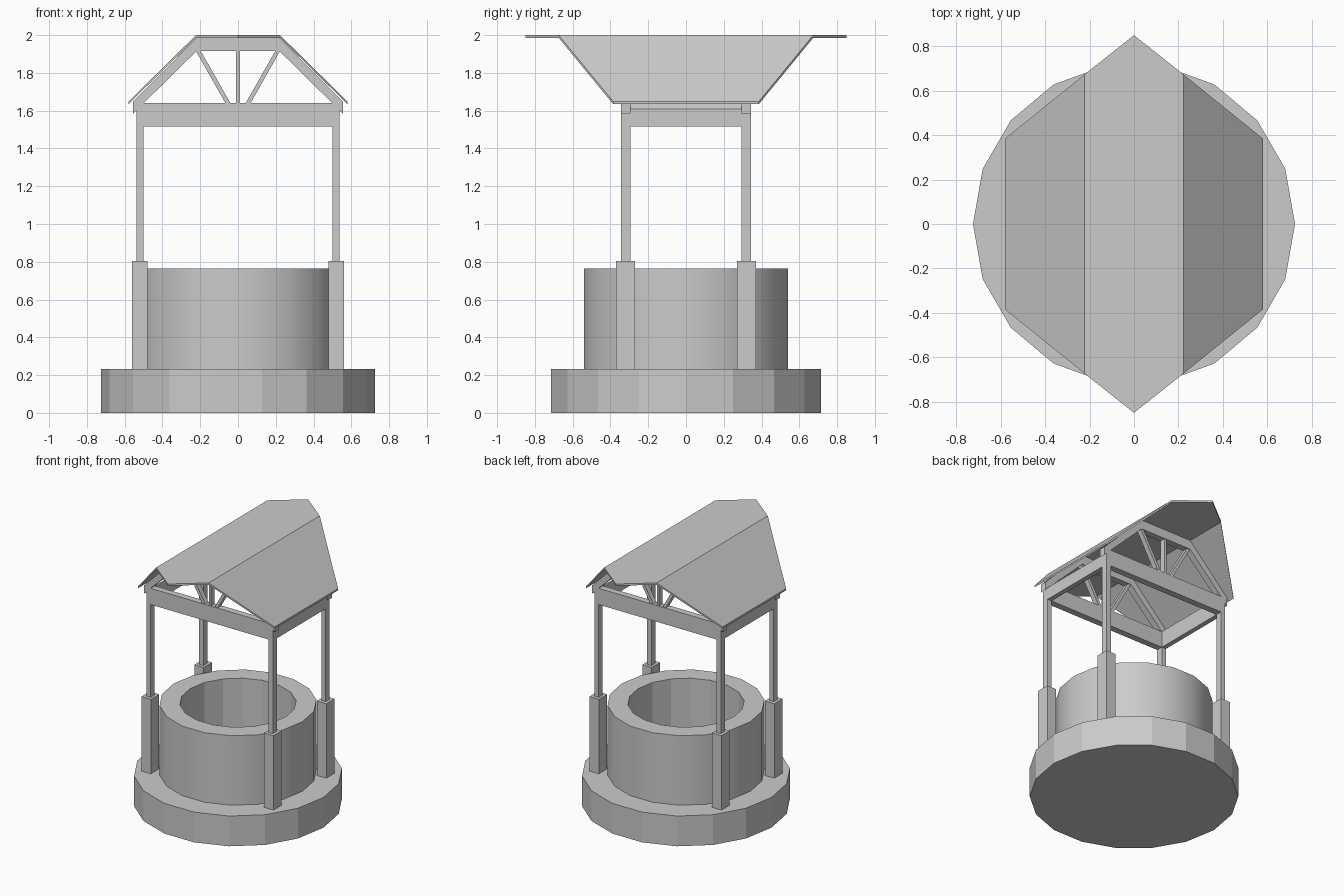
import bpy, bmesh, math

if "Cube" in bpy.data.objects:
    bpy.data.objects.remove(bpy.data.objects["Cube"])


def finish(name, bm):
    bmesh.ops.recalc_face_normals(bm, faces=bm.faces)
    mesh = bpy.data.meshes.new(name)
    bm.to_mesh(mesh)
    bm.free()
    obj = bpy.data.objects.new(name, mesh)
    bpy.context.collection.objects.link(obj)
    return obj


def box(name, x0, x1, y0, y1, z0, z1):
    bm = bmesh.new()
    bmesh.ops.create_cube(bm, size=1)
    for v in bm.verts:
        v.co = ((x0 + x1) / 2 + v.co.x * (x1 - x0),
                (y0 + y1) / 2 + v.co.y * (y1 - y0),
                (z0 + z1) / 2 + v.co.z * (z1 - z0))
    return finish(name, bm)


def prism(name, profile, y0, y1):
    """Extrude an x-z profile along y."""
    bm = bmesh.new()
    face = bm.faces.new([bm.verts.new((x, y0, z)) for x, z in profile])
    new = bmesh.ops.extrude_face_region(bm, geom=[face])["geom"]
    for v in new:
        if isinstance(v, bmesh.types.BMVert):
            v.co.y = y1
    return finish(name, bm)


def mirror(points):
    return [(-x, z) for x, z in points]


SIDES = 18


def ring(bm, r, z):
    return [bm.verts.new((r * math.cos(i * math.tau / SIDES),
                          r * math.sin(i * math.tau / SIDES), z)) for i in range(SIDES)]


# Stone base slab
bm = bmesh.new()
low, high = ring(bm, 0.725, 0), ring(bm, 0.725, 0.232)
bm.faces.new(low)
bm.faces.new(high)
for i in range(SIDES):
    j = (i + 1) % SIDES
    bm.faces.new((low[i], low[j], high[j], high[i]))
finish("base_slab", bm)

# Round well wall, smooth on the outside only
bm = bmesh.new()
rings = [ring(bm, r, z) for r, z in ((0.547, 0.232), (0.547, 0.765), (0.405, 0.765), (0.405, 0.232))]
for k in range(4):
    a, b = rings[k], rings[(k + 1) % 4]
    for i in range(SIDES):
        j = (i + 1) % SIDES
        face = bm.faces.new((a[i], a[j], b[j], b[i]))
        face.smooth = k == 0
for e in bm.edges:
    e.smooth = abs(e.verts[0].co.z - e.verts[1].co.z) > 0.1
finish("well_wall", bm)

# Four posts with thicker feet
for sx in (-1, 1):
    for sy in (-1, 1):
        fx = sorted((sx * 0.48, sx * 0.56))
        fy = sorted((sy * 0.27, sy * 0.37))
        box("post_foot", *fx, *fy, 0.232, 0.803)
        px = sorted((sx * 0.50, sx * 0.537))
        py = sorted((sy * 0.295, sy * 0.345))
        box("post", *px, *py, 0.803, 1.515)

# Side beams, top edge bevelled to follow the roof
side = [(0.50, 1.515), (0.537, 1.515), (0.537, 1.608), (0.50, 1.64)]
prism("side_beam", side, -0.295, 0.295)
prism("side_beam", mirror(side), -0.295, 0.295)

# Front and back trusses
tie = [(-0.537, 1.515), (0.537, 1.515), (0.537, 1.605), (0.50, 1.64), (-0.50, 1.64), (-0.537, 1.605)]
right_leg = [(0.22, 1.985), (0.555, 1.648), (0.555, 1.585), (0.22, 1.915)]
rafter = right_leg + mirror(right_leg)[::-1]
brace = [(0.222, 1.915), (0.197, 1.915), (0.04, 1.64), (0.067, 1.64)]
for sy in (-1, 1):
    ys = sorted((sy * 0.295, sy * 0.345))
    prism("tie_beam", tie, *ys)
    prism("truss_rafter", rafter, *ys)
    ws = sorted((sy * 0.30, sy * 0.34))
    prism("truss_brace", brace, *ws)
    prism("truss_brace", mirror(brace), *ws)
    box("king_post", -0.01, 0.01, *ws, 1.64, 1.915)

# Folded roof sheet: eaves, flat top, pointed gable overhangs
top = [(-0.58, 0.385, 1.648), (-0.222, 0.674, 2.0), (0, 0.85, 2.0),
       (0.222, 0.674, 2.0), (0.58, 0.385, 1.648)]
bm = bmesh.new()
rows = []
for dz in (0, -0.014):
    for s in (-1, 1):
        rows.append([bm.verts.new((x, s * y, z + dz)) for x, y, z in top])
for a, b in ((0, 1), (1, 3), (3, 2), (2, 0)):
    for i in range(4):
        bm.faces.new((rows[a][i], rows[a][i + 1], rows[b][i + 1], rows[b][i]))
for i in (0, 4):
    bm.faces.new((rows[0][i], rows[1][i], rows[3][i], rows[2][i]))
finish("roof", bm)
